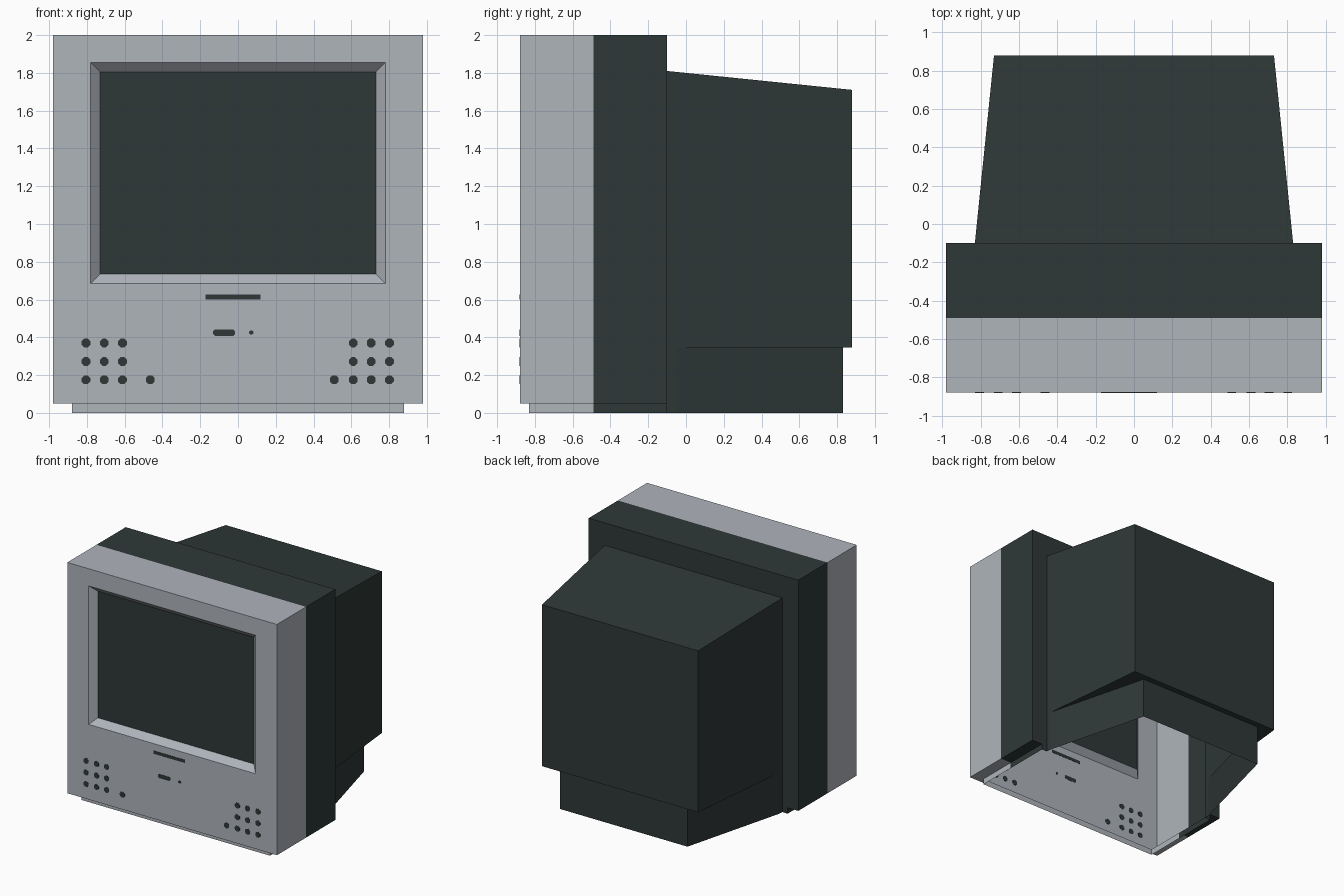
import bpy, bmesh, math

if "Cube" in bpy.data.objects:
    bpy.data.objects.remove(bpy.data.objects["Cube"])

def material(name, col):
    m = bpy.data.materials.new(name)
    m.diffuse_color = (*col, 1)
    m.use_nodes = True
    m.node_tree.nodes["Principled BSDF"].inputs["Base Color"].default_value = m.diffuse_color
    return m

SILVER = material("silver_plastic", (0.43, 0.46, 0.50))
DARK = material("dark_plastic", (0.028, 0.040, 0.039))
FRONT, SEAM, BACK = -0.88, -0.49, -0.10   # depth of bezel, colour seam, cabinet back

def face(bm, pts):
    return bm.faces.new([bm.verts.new(p) for p in pts])

def loft(bm, rings, closed=False):
    for a, b in zip(rings, rings[1:]):
        n = len(a)
        for i in range(n if closed else n - 1):
            j = (i + 1) % n
            face(bm, [a[i], a[j], b[j], b[i]])

def finish(bm, name, mats, rule=None, recalc=True):
    bmesh.ops.remove_doubles(bm, verts=bm.verts[:], dist=1e-4)
    if recalc:
        bmesh.ops.recalc_face_normals(bm, faces=bm.faces[:])
    if rule:
        for f in bm.faces:
            f.material_index = rule(f.calc_center_median())
    me = bpy.data.meshes.new(name)
    bm.to_mesh(me)
    bm.free()
    for m in mats:
        me.materials.append(m)
    ob = bpy.data.objects.new(name, me)
    bpy.context.collection.objects.link(ob)
    return ob

def rect(hx, z0, z1, y):
    return [(-hx, y, z0), (hx, y, z0), (hx, y, z1), (-hx, y, z1)]

# Cabinet: hollow front box, silver in front of the seam and dark behind it
bm = bmesh.new()
outline = [(-.88, .05), (-.98, .05), (-.98, 2), (.98, 2), (.98, .05), (.88, .05)]
loft(bm, [[(x, y, z) for x, z in outline] for y in (FRONT, SEAM, BACK)])
# bezel face and bevelled screen opening
loft(bm, [rect(.98, .05, 2, FRONT), rect(.78, .685, 1.855, FRONT),
          rect(.73, .735, 1.805, FRONT + .05)], closed=True)
# underside strip and plinth
face(bm, [(-.88, FRONT, .05), (.88, FRONT, .05), (.88, -.83, .05), (-.88, -.83, .05)])
plinth = [(-.88, BACK), (-.88, SEAM), (-.88, -.83), (.88, -.83), (.88, SEAM), (.88, BACK)]
loft(bm, [[(x, y, z) for x, y in plinth] for z in (0, .05)])
# back wall around the rear housing
half = [(.98, .05), (.88, .05), (.88, 0), (.83, 0), (.83, 1.81)]
wall = [(.98, 2)] + half + [(-x, z) for x, z in reversed(half)] + [(-.98, 2)]
face(bm, [(x, BACK, z) for x, z in wall])
finish(bm, "cabinet", [SILVER, DARK], lambda c: int(c.y > SEAM))

# Screen
bm = bmesh.new()
face(bm, rect(.73, .735, 1.805, FRONT + .05))
finish(bm, "screen", [DARK], recalc=False)

# Rear housing: tapered upper shell on a narrower base, open underneath
bm = bmesh.new()
def plan(pts):
    return pts + [(-x, y) for x, y in reversed(pts)]
upper = plan([(-.83, BACK), (-.825, -.05), (-.73, .88)])
lower = plan([(-.83, BACK), (-.825, -.05), (-.595, .83)])
top = [(x, y, 1.81 - .102 * (y - BACK)) for x, y in upper]
rim = [(x, y, .345) for x, y in upper]
loft(bm, [top, rim])
face(bm, top)
ledge = [(x, y, .345) for x, y in lower]
face(bm, rim[1:3] + [ledge[2]])
face(bm, rim[2:4] + [ledge[3], ledge[2]])
face(bm, rim[3:5] + [ledge[3]])
loft(bm, [ledge, [(x, y, 0) for x, y in lower]])
finish(bm, "rear_housing", [DARK])

# Flush controls: thin plates set in the bezel
def plate(name, outline):
    bm = bmesh.new()
    a, b = ([(x, FRONT + d, z) for x, z in outline] for d in (-.002, .002))
    loft(bm, [a, b], closed=True)
    face(bm, a)
    face(bm, b)
    finish(bm, name, [DARK])

def pill(x0, x1, z, r, n=8):
    pts = []
    for i in range(n):
        t = 2 * math.pi * (i + .5) / n
        pts.append(((x1 if math.cos(t) > 0 else x0) + r * math.cos(t), z + r * math.sin(t)))
    return pts

plate("slot", [(-.172, .6), (.12, .6), (.12, .626), (-.172, .626)])
plate("power_button", pill(-.115, -.032, .425, .018))
plate("indicator", pill(.07, .07, .425, .012))
for side, xs, extra in (("left", (-.805, -.708, -.612), -.465), ("right", (.61, .705, .802), .51)):
    spots = [(x, z) for x in xs for z in (.37, .272, .175)] + [(extra, .175)]
    for x, z in spots:
        plate(side + "_button", pill(x, x, z, .025))
